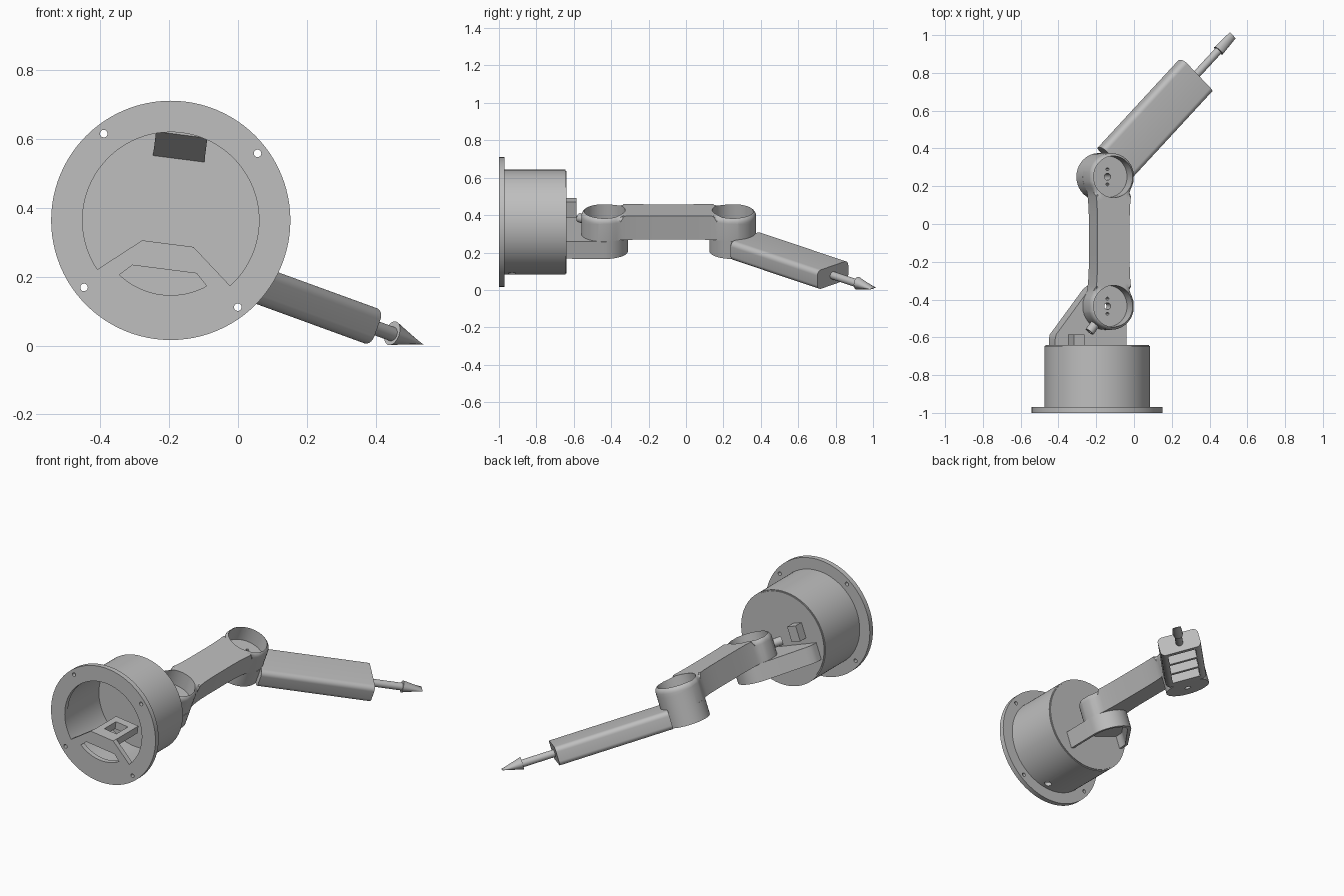
import bpy, bmesh
from math import cos, sin, radians, pi
from mathutils import Matrix

if "Cube" in bpy.data.objects:
    bpy.data.objects.remove(bpy.data.objects["Cube"], do_unlink=True)

grey = bpy.data.materials.new("plain grey")
grey.use_nodes = True
grey.diffuse_color = (0.52, 0.52, 0.52, 1)
grey.node_tree.nodes["Principled BSDF"].inputs["Base Color"].default_value = (0.52, 0.52, 0.52, 1)

# Frames: the base and the arm are rolled differently about the drum axis
T, R = Matrix.Translation, Matrix.Rotation
AXIS = T((-0.195, 0, 0.363))
BASE = AXIS @ R(radians(7.3), 4, 'Y') @ R(pi / 2, 4, 'X')   # extrudes toward the front
ARM = AXIS @ R(radians(20), 4, 'Y')
CYCLE = Matrix(((0, 0, 1, 0), (1, 0, 0, 0), (0, 1, 0, 0), (0, 0, 0, 1)))
SIDE = ARM @ CYCLE                                          # profile in y and up
JOINT_X, SHOULDER_Y, ELBOW_Y = 0.06, -0.435, 0.25
MID_Y = (SHOULDER_Y + ELBOW_Y) / 2
REACH = ELBOW_Y - MID_Y
FORE = ARM @ T((JOINT_X, ELBOW_Y, 0)) @ R(radians(45.5), 4, 'Z')
ALONG = FORE @ CYCLE                                        # extrudes along the forearm
LOW, SEAM, TOP = -0.143, -0.045, 0.09
parts = []


def arc(r, a0=0, a1=360, x=0, y=0, n=48):
    full = abs(a1 - a0) == 360
    steps = n if full else n + 1
    return [(x + r * cos(radians(a0 + (a1 - a0) * i / n)),
             y + r * sin(radians(a0 + (a1 - a0) * i / n))) for i in range(steps)]


def rect(x0, x1, y0, y1):
    return [(x0, y0), (x1, y0), (x1, y1), (x0, y1)]


def rounded(hw, y0, y1, r):
    pts = []
    for x, y, a in ((hw - r, y0 + r, -90), (hw - r, y1 - r, 0),
                    (r - hw, y1 - r, 90), (r - hw, y0 + r, 180)):
        pts += arc(r, a, a + 90, x, y, 8)
    return pts


def prism(name, outline, lo, hi, frame, taper=None, bevel=0):
    bm = bmesh.new()
    face = bm.faces.new([bm.verts.new((x, y, lo)) for x, y in outline])
    new = bmesh.ops.extrude_face_region(bm, geom=[face])["geom"]
    top = [v for v in new if isinstance(v, bmesh.types.BMVert)]
    for v in top:
        v.co.z = hi
    if taper:
        cy = sum(y for _, y in outline) / len(outline)
        for v in top:
            v.co.x *= taper[0]
            v.co.y = cy + (v.co.y - cy) * taper[1]
    if bevel:
        rim = [e for e in bm.edges if all(v in top for v in e.verts)]
        bmesh.ops.bevel(bm, geom=rim, offset=bevel, segments=6, profile=0.5, affect='EDGES')
    bm.transform(frame)
    bmesh.ops.recalc_face_normals(bm, faces=bm.faces)
    mesh = bpy.data.meshes.new(name)
    bm.to_mesh(mesh)
    bm.free()
    mesh.materials.append(grey)
    obj = bpy.data.objects.new(name, mesh)
    bpy.context.collection.objects.link(obj)
    parts.append(obj)
    return obj


def cut(obj, outline, lo, hi, frame):
    tool = prism("cutter", outline, lo, hi, frame)
    parts.remove(tool)
    mod = obj.modifiers.new("cut", 'BOOLEAN')
    mod.operation, mod.solver, mod.object = 'DIFFERENCE', 'EXACT', tool
    bpy.context.view_layer.update()
    graph = bpy.context.evaluated_depsgraph_get()
    mesh = bpy.data.meshes.new_from_object(obj.evaluated_get(graph))
    obj.modifiers.clear()
    obj.data = mesh
    bpy.data.objects.remove(tool, do_unlink=True)


# Base: flange with a keyhole opening, slot and bolt holes
flange = prism("base_flange", arc(0.347, n=96), 0.97, 1.0, BASE)
cut(flange, arc(0.256, -40.5, 221, n=64) + [(-0.075, -0.068), (0.075, -0.068)], 0.9, 1.1, BASE)
cut(flange, arc(0.217, 234, 306, n=20) + [(0.094, -0.143), (-0.094, -0.143)], 0.9, 1.1, BASE)
for a in range(45, 360, 90):
    cut(flange, arc(0.011, x=0.318 * cos(radians(a)), y=0.318 * sin(radians(a)), n=16), 0.9, 1.1, BASE)

# Hollow drum with a cable hole underneath
drum = prism("base_drum", arc(0.28, n=96), 0.645, 0.975, BASE)
cut(drum, arc(0.26, n=96), 0.67, 1.1, BASE)
cut(drum, arc(0.02, x=0.05, y=-0.93, n=20), -0.4, -0.2, AXIS)
prism("drum_back_cap", arc(0.274, n=96), 0.64, 0.65, BASE)
for x, r in ((0, 0.022), (-0.041, 0.01), (0.041, 0.01)):
    prism("floor_screw", arc(r, x=x, n=24), 0.665, 0.674, BASE)

# Mounting frame and sloped block inside the drum
shelf = prism("inner_mount", rect(-0.075, 0.075, -0.115, -0.07), 0.76, 0.975, BASE)
cut(shelf, rect(-0.04, 0.04, -0.2, 0), 0.81, 0.92, BASE)
prism("inner_wedge", [(-0.67, 0.18), (-0.67, 0.265), (-0.78, 0.265), (-0.78, 0.25)],
      -0.075, 0.075, AXIS @ R(radians(7.3), 4, 'Y') @ CYCLE)


# Shoulder bracket, hollow underneath
def bracket_outline(m):
    return ([(0.18 - m, -0.655)] + arc(0.125 - m, 0, 138, JOINT_X, SHOULDER_Y, 32)
            + [(-0.195 + m, -0.56), (-0.215 + m, -0.585), (-0.22 + m, -0.61), (-0.22 + m, -0.655)])


bracket = prism("shoulder_bracket", bracket_outline(0), LOW, SEAM, ARM)
cut(bracket, bracket_outline(0.022), -0.3, -0.07, ARM)
cut(bracket, arc(0.018, x=JOINT_X, y=SHOULDER_Y, n=24), -0.3, 0.3, ARM)

# Cable clip on the drum and a lug beside the shoulder
clip = prism("cable_clip", rect(-0.655, -0.585, -0.012, 0.078), -0.16, -0.1, SIDE)
cut(clip, rect(-0.625, -0.602, 0.012, 0.054), -0.3, 0, SIDE)
LUG = ARM @ T((JOINT_X, SHOULDER_Y, 0.008)) @ R(radians(232), 4, 'Z') @ CYCLE
lug = prism("shoulder_lug", arc(0.025, n=24), 0.115, 0.172, LUG)
cut(lug, arc(0.012, n=16), 0.14, 0.2, LUG)

# Upper arm: waisted bar with a round head at each end
right = []
for i in range(33):
    t = REACH * (i / 16 - 1) * 0.93
    waist = 0.09 + 0.032 * abs(t / REACH) ** 4
    gap = 0.125 ** 2 - (abs(t) - REACH) ** 2
    right.append((max(waist, gap ** 0.5 if gap > 0 else 0), t))
ends = arc(0.125, 12, 168, 0, REACH, 32)
outline = right + ends + [(-x, y) for x, y in reversed(right)] + [(x, -y) for x, y in reversed(ends)]
outline = [(JOINT_X + x, MID_Y + y) for x, y in outline]
upper = prism("upper_arm", outline, SEAM, TOP, ARM, bevel=0.035)
for s in (-1, 1):
    slope = [(MID_Y + s * t, w) for t, w in ((0.2, 0.2), (0.2, 0.0935), (0.5, 0.026), (0.5, 0.2))]
    y = MID_Y + s * REACH
    cut(upper, slope, -0.3, 0.4, SIDE)
    cut(upper, arc(0.11, x=JOINT_X, y=y), -0.005, 0.3, ARM)
    cut(upper, arc(0.018, x=JOINT_X, y=y, n=24), -0.3, 0.3, ARM)
    for off in (-0.04, 0.04):
        cut(upper, arc(0.008, x=JOINT_X, y=y + off, n=12), -0.3, 0.3, ARM)

# Forearm: elbow disc and a rounded box with pockets below
disc = prism("elbow_disc", arc(0.125, n=64), LOW, SEAM, FORE)
forearm = prism("forearm", rounded(0.118, LOW, -0.035, 0.028), 0.1, 0.75, ALONG)
cut(disc, arc(0.018, n=24), -0.3, 0.3, FORE)
for x in (0.17, 0.36, 0.55):
    cut(forearm, rect(x, x + 0.16, -0.08, 0.08), -0.3, -0.075, FORE)

# Tool: thin rod ending in a chisel tip
prism("tool_rod", arc(0.021, y=-0.09, n=32), 0.74, 0.95, ALONG)
prism("tool_tip", [(x * 0.8, y - 0.088) for x, y in arc(0.036, n=32)], 0.935, 1.05, ALONG, taper=(0.8, 0.05))

# Smooth curved faces, keep hard edges
for obj in bpy.context.view_layer.objects:
    obj.select_set(obj in parts)
bpy.context.view_layer.objects.active = parts[0]
bpy.ops.object.shade_smooth_by_angle(angle=radians(30))
